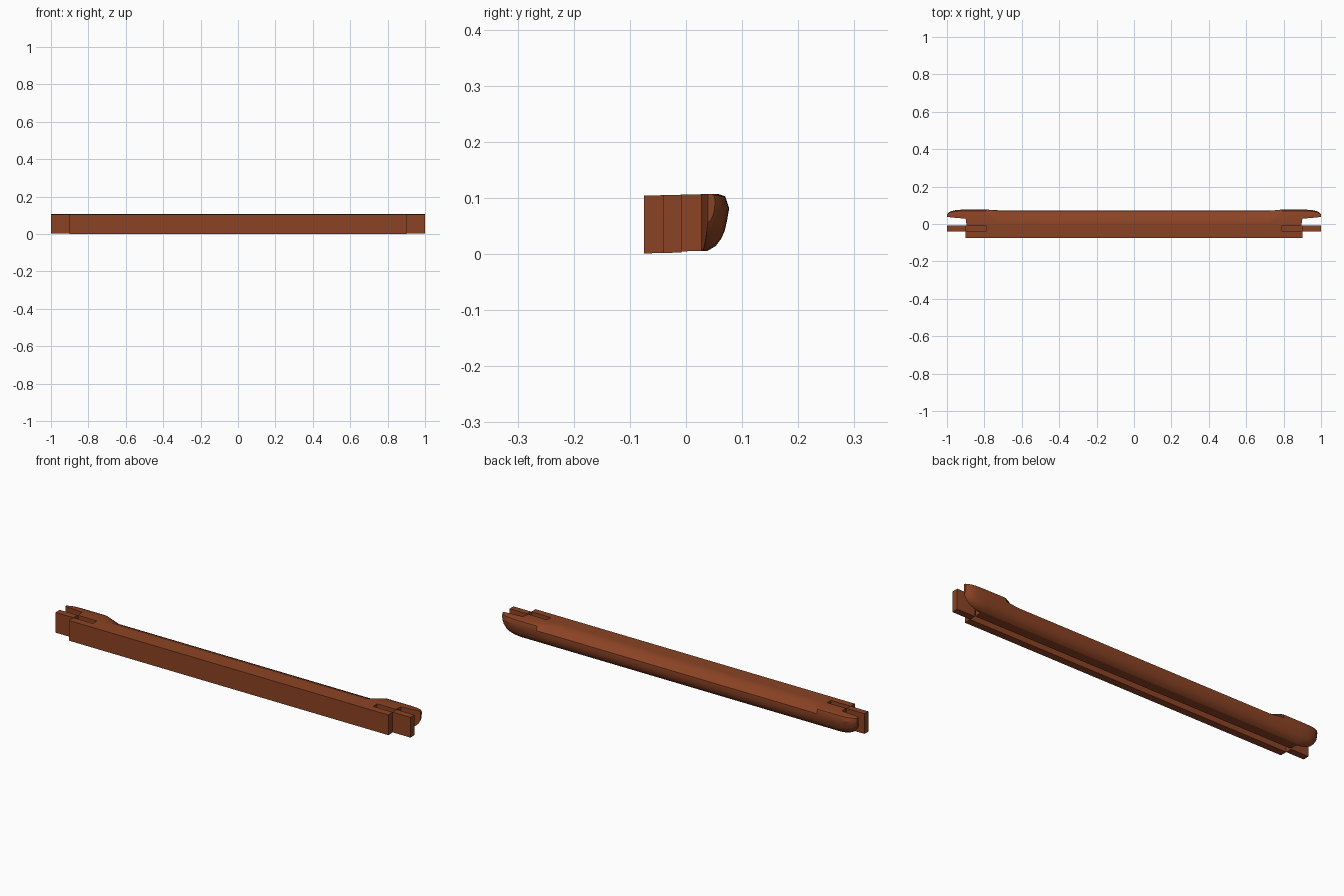
import bpy, bmesh

if "Cube" in bpy.data.objects:
    bpy.data.objects.remove(bpy.data.objects["Cube"])

wood = bpy.data.materials.new("reddish_brown_wood")
wood.diffuse_color = (0.26, 0.056, 0.018, 1)
wood.use_nodes = True
wood.node_tree.nodes["Principled BSDF"].inputs["Base Color"].default_value = wood.diffuse_color


def tilt(y, z):
    # the whole section leans up slightly towards the back
    return z + 0.025 * (y + 0.075)


def loft(name, stations, smooth=False):
    """Skin closed (y, z) sections placed along x; stations = [(x, section), ...]"""
    bm = bmesh.new()
    rings = [[bm.verts.new((x, y, tilt(y, z))) for y, z in sec] for x, sec in stations]
    n = len(rings[0])
    for a, b in zip(rings, rings[1:]):
        for i in range(n):
            j = (i + 1) % n
            bm.faces.new((a[i], a[j], b[j], b[i]))
    bm.faces.new(rings[0])
    bm.faces.new(rings[-1])
    bmesh.ops.recalc_face_normals(bm, faces=bm.faces)
    me = bpy.data.meshes.new(name)
    bm.to_mesh(me)
    bm.free()
    ob = bpy.data.objects.new(name, me)
    bpy.context.collection.objects.link(ob)
    me.materials.append(wood)
    if smooth:
        bpy.ops.object.select_all(action='DESELECT')
        ob.select_set(True)
        bpy.context.view_layer.objects.active = ob
        bpy.ops.object.shade_smooth_by_angle(angle=0.5)
    return ob


def block(name, x0, x1, y0, y1, z0, z1):
    sec = [(y0, z0), (y0, z1), (y1, z1), (y1, z0)]
    return loft(name, [(x0, sec), (x1, sec)])


TOP = 0.104

# front slab and the web above the underside groove
block("front_slab", -0.9, 0.9, -0.075, -0.04, 0.001, TOP)
block("centre_web", -0.79, 0.79, -0.04, -0.008, 0.035, TOP)

# end tongues: sunk slot inside the body, full height outside it
for side, s in (("left", -1), ("right", 1)):
    block(side + "_slot_floor", s * 0.79, s * 0.9, -0.04, -0.008, 0.035, 0.085)
    block(side + "_tongue", s * 0.9, s * 1.0, -0.04, -0.008, 0.001, TOP)

# rounded back grip: bevelled in the middle, full at the ends, tapering tips
LOW = [(0.073, 0.055), (0.069, 0.038), (0.063, 0.024), (0.053, 0.011), (0.039, 0.003)]
MIDDLE = [(0.01, TOP), (0.040, 0.091), (0.070, 0.075)] + LOW
FULL = [(0.057, TOP), (0.070, 0.099), (0.077, 0.078)] + LOW


def section(outer, inner, sy=1.0, sz=1.0):
    pts = [(inner, 0.003), (inner, TOP)] + outer
    return [(inner + (y - inner) * sy, TOP - (TOP - z) * sz) for y, z in pts]


half = [(0.72, section(MIDDLE, -0.008)), (0.79, section(FULL, -0.008)),
        (0.895, section(FULL, -0.008)), (0.9, section(FULL, 0.028)),
        (0.93, section(FULL, 0.031, 0.98, 0.97)), (0.955, section(FULL, 0.033, 0.93, 0.9)),
        (0.975, section(FULL, 0.035, 0.82, 0.8)), (0.99, section(FULL, 0.037, 0.62, 0.66)),
        (1.0, section(FULL, 0.039, 0.35, 0.5))]
loft("back_grip", [(-x, s) for x, s in reversed(half)] + half, smooth=True)
